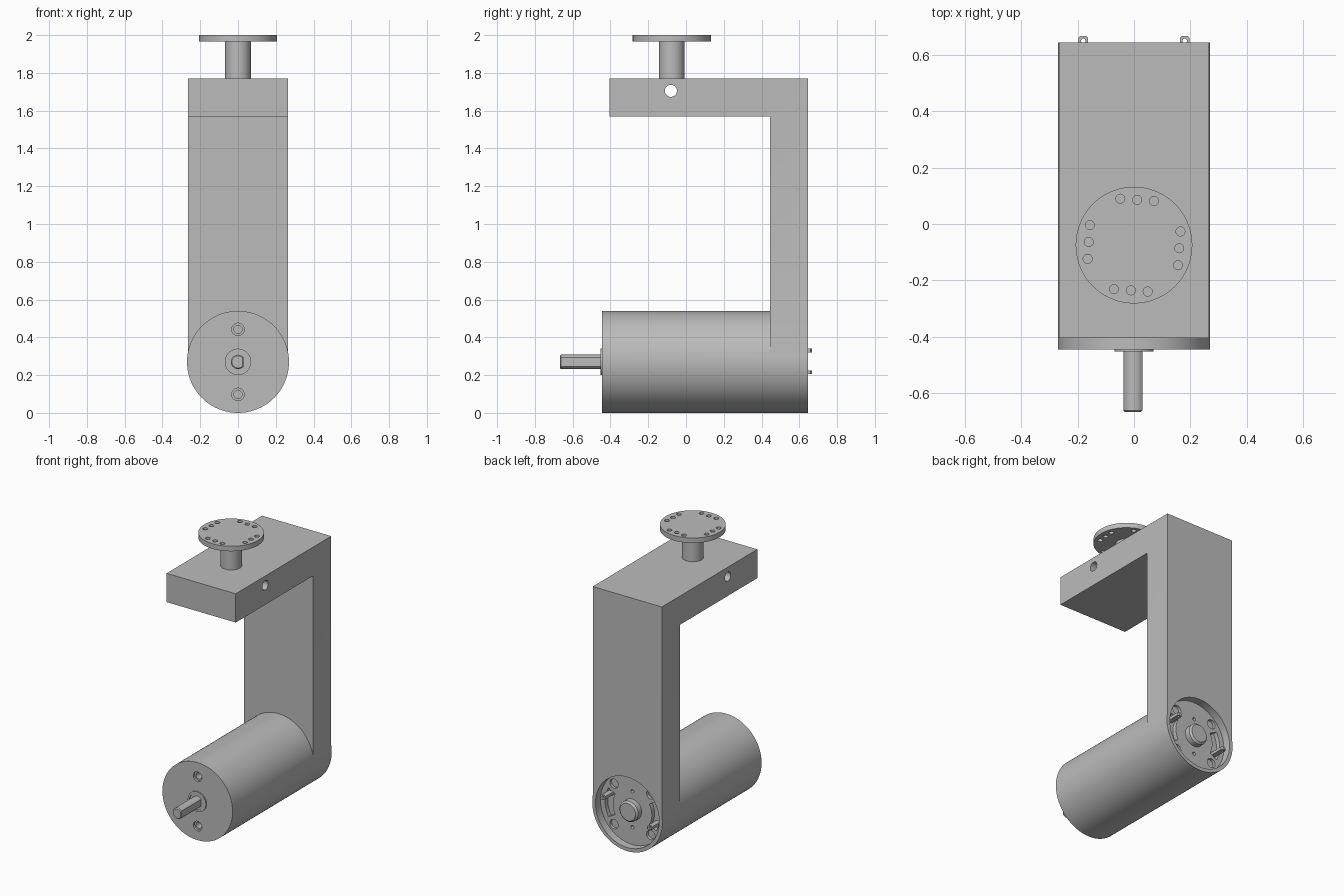
import bpy
import bmesh
import math

cube = bpy.data.objects.get("Cube")
if cube:
    bpy.data.objects.remove(cube, do_unlink=True)

GREY = (0.5, 0.5, 0.5, 1.0)
metal = bpy.data.materials.new("plain grey metal")
metal.use_nodes = True
metal.diffuse_color = GREY
metal.node_tree.nodes["Principled BSDF"].inputs["Base Color"].default_value = GREY

AXIS_Z = 0.27      # height of the motor axis
BACK = 0.645       # back face of the motor and bracket
FLOOR = 0.59       # floor of the recess in the motor back
DISC_Y = -0.075    # centre of the post and disc


def place(axis, u, v, t):
    return {"X": (t, u, v), "Y": (u, t, v), "Z": (u, v, t)}[axis]


def prism(name, outline, start, end, axis="Y"):
    """Extrude a 2D outline along an axis."""
    bm = bmesh.new()
    base = bm.faces.new([bm.verts.new(place(axis, u, v, start)) for u, v in outline])
    extruded = bmesh.ops.extrude_face_region(bm, geom=[base])["geom"]
    shift = place(axis, 0, 0, end - start)
    bmesh.ops.translate(bm, vec=shift, verts=[e for e in extruded if isinstance(e, bmesh.types.BMVert)])
    bmesh.ops.recalc_face_normals(bm, faces=bm.faces)
    mesh = bpy.data.meshes.new(name)
    bm.to_mesh(mesh)
    bm.free()
    mesh.materials.append(metal)
    obj = bpy.data.objects.new(name, mesh)
    bpy.context.collection.objects.link(obj)
    return obj


def arc(u, v, r, a, b, steps):
    return [(u + r * math.cos(a + (b - a) * i / steps),
             v + r * math.sin(a + (b - a) * i / steps)) for i in range(steps + 1)]


def rod(name, u, v, r, start, end, axis="Y", sides=32):
    return prism(name, arc(u, v, r, 0, math.tau, sides)[:-1], start, end, axis)


def combine(target, tool, operation="DIFFERENCE"):
    """Apply a boolean and discard the tool."""
    mod = target.modifiers.new("boolean", "BOOLEAN")
    mod.operation = operation
    mod.solver = "EXACT"
    mod.object = tool
    bpy.context.view_layer.objects.active = target
    bpy.ops.object.modifier_apply(modifier=mod.name)
    bpy.data.objects.remove(tool, do_unlink=True)


def chamfer_end(obj, y, width):
    """Bevel the edges lying on one end of a part."""
    bm = bmesh.new()
    bm.from_mesh(obj.data)
    edges = [e for e in bm.edges if all(abs(p.co.y - y) < 1e-4 for p in e.verts)]
    bmesh.ops.bevel(bm, geom=edges, offset=width, segments=1, affect="EDGES")
    bm.to_mesh(obj.data)
    bm.free()


# Motor barrel joined to the column and arm
body = rod("motor_and_bracket", 0, AXIS_Z, 0.27, -0.445, BACK, sides=96)
angle = [(-0.405, 1.57), (0.445, 1.57), (0.445, 0.3), (BACK, 0.3), (BACK, 1.77), (-0.405, 1.77)]
combine(body, prism("bracket", angle, -0.266, 0.266, "X"), "UNION")

# Cross hole through the arm
combine(body, rod("cross_hole", -0.08, 1.705, 0.032, -0.4, 0.4, "X"))

# Stepped screw holes in the motor front
for side in (-1, 1):
    z = AXIS_Z + side * 0.172
    combine(body, rod("screw_counterbore", 0, z, 0.033, -0.5, -0.43))
    combine(body, rod("screw_hole", 0, z, 0.022, -0.5, -0.36))

# Recess, rim notches, slots and pin holes in the motor back
combine(body, rod("back_recess", 0, AXIS_Z, 0.245, FLOOR, 0.7, sides=96))
for i in range(4):
    a = math.radians(45 + 90 * i)
    combine(body, rod("rim_notch", 0.2 * math.cos(a), AXIS_Z + 0.2 * math.sin(a),
                      0.032, FLOOR - 0.02, FLOOR + 0.02))
for a in (0, math.pi):
    slot = arc(0, AXIS_Z, 0.21, a - 0.5, a + 0.5, 16) + arc(0, AXIS_Z, 0.15, a + 0.5, a - 0.5, 16)
    combine(body, prism("terminal_slot", slot, FLOOR - 0.03, FLOOR + 0.02))
for side in (-1, 1):
    combine(body, rod("pin_hole", 0, AXIS_Z + side * 0.125, 0.012, FLOOR - 0.03, FLOOR + 0.02, sides=16))

# Rear bearing cap
cap = rod("rear_bearing_cap", 0, AXIS_Z, 0.072, FLOOR - 0.005, BACK - 0.005, sides=48)
chamfer_end(cap, BACK - 0.005, 0.012)

# Terminal tabs with eyelets
for name, x, z in (("left_terminal", 0.18, 0.33), ("right_terminal", -0.18, 0.215)):
    tip, w = 0.668, 0.0175
    outline = [(x - w, 0.55), (x + w, 0.55), (x + w, tip - 0.008), (x + w - 0.008, tip),
               (x - w + 0.008, tip), (x - w, tip - 0.008)]
    tab = prism(name, outline, z - 0.01, z + 0.01, "Z")
    combine(tab, rod("eyelet", x, 0.65, 0.008, z - 0.1, z + 0.1, "Z", 16))

# Front bearing collar and shaft with one flat
collar = rod("front_collar", 0, AXIS_Z, 0.07, -0.453, -0.44, sides=48)
combine(collar, rod("collar_groove", 0, AXIS_Z, 0.056, -0.5, -0.447, sides=48))
flat = math.acos(0.03 / 0.038)
shaft = prism("motor_shaft", arc(0, AXIS_Z, 0.038, flat, math.tau - flat, 32), -0.668, -0.44)
chamfer_end(shaft, -0.668, 0.006)

# Post and mounting disc with four rows of three holes
rod("post", 0, DISC_Y, 0.068, 1.765, 1.97, "Z", 48)
disc = rod("mounting_disc", 0, DISC_Y, 0.207, 1.965, 2.0, "Z", 96)
for row in range(4):
    a = math.radians(90 * row - 4)
    for step in (-0.06, 0, 0.06):
        x = 0.161 * math.cos(a) - step * math.sin(a)
        y = 0.161 * math.sin(a) + step * math.cos(a)
        combine(disc, rod("disc_hole", x, DISC_Y + y, 0.016, 1.9, 2.1, "Z", 20))

# Smooth round walls, keep edges crisp
bpy.ops.object.select_all(action="DESELECT")
for obj in bpy.context.collection.objects:
    if obj.type == "MESH" and metal.name in obj.data.materials:
        obj.select_set(True)
        bpy.context.view_layer.objects.active = obj
bpy.ops.object.shade_smooth_by_angle(angle=math.radians(30))
